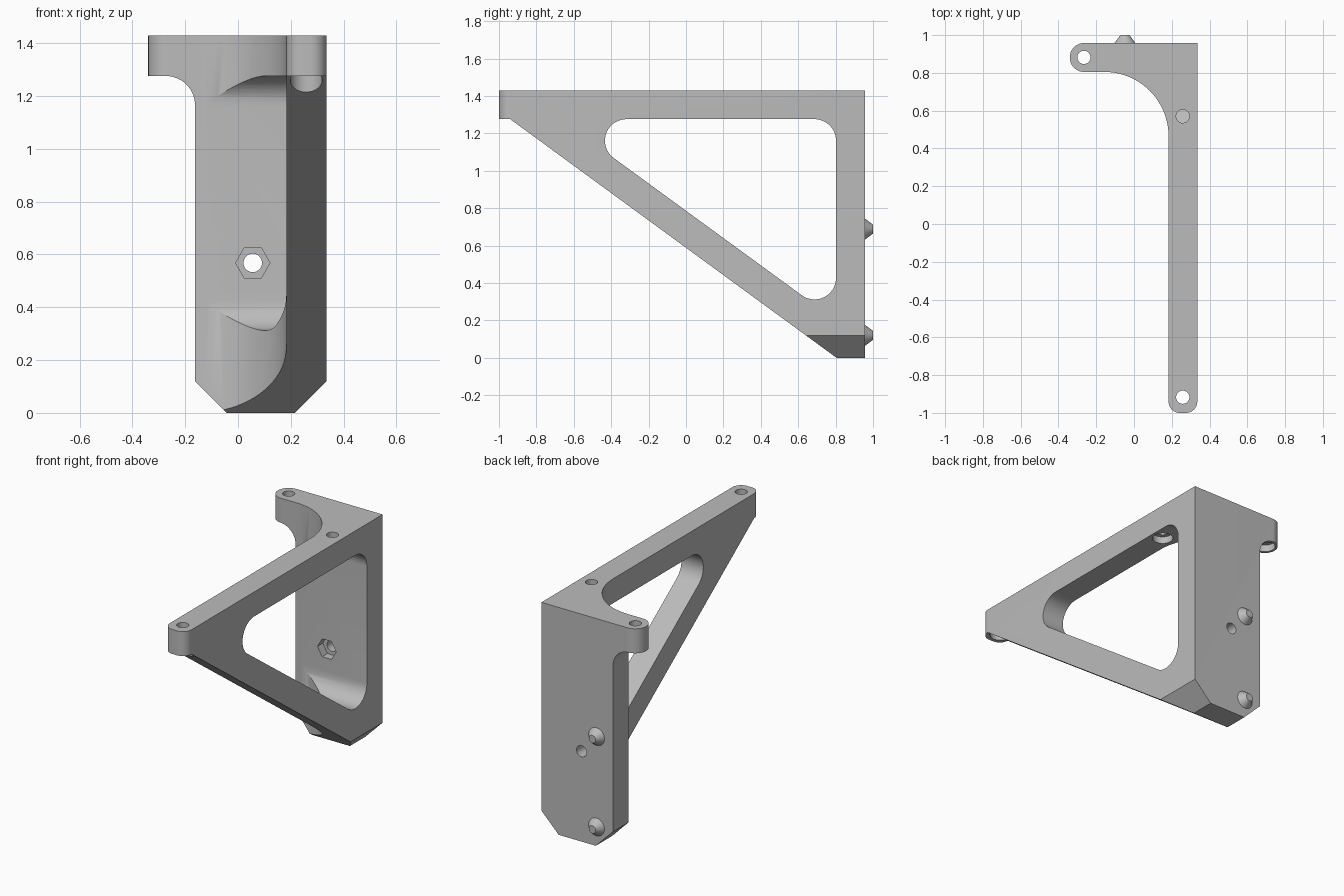
import bpy, bmesh, math
from mathutils import Vector, Matrix

cube = bpy.data.objects.get("Cube")
if cube:
    bpy.data.objects.remove(cube, do_unlink=True)

grey = bpy.data.materials.new("plain grey")
grey.use_nodes = True
grey.diffuse_color = (0.5, 0.5, 0.5, 1)
grey.node_tree.nodes["Principled BSDF"].inputs["Base Color"].default_value = (0.5, 0.5, 0.5, 1)


def finish(bm, name):
    bmesh.ops.recalc_face_normals(bm, faces=bm.faces)
    mesh = bpy.data.meshes.new(name)
    bm.to_mesh(mesh)
    bm.free()
    mesh.materials.append(grey)
    obj = bpy.data.objects.new(name, mesh)
    bpy.context.collection.objects.link(obj)
    return obj


def rounded(corners, steps=20):
    """Outline from (u, v, radius) corners, each filleted with an arc."""
    out = []
    for i, (u, v, r) in enumerate(corners):
        p = Vector((u, v))
        if r == 0:
            out.append(p)
            continue
        a = (Vector(corners[i - 1][:2]) - p).normalized()
        b = (Vector(corners[(i + 1) % len(corners)][:2]) - p).normalized()
        half = a.angle(b) / 2
        centre = p + (a + b).normalized() * r / math.sin(half)
        start = p + a * r / math.tan(half) - centre
        end = p + b * r / math.tan(half) - centre
        sweep = math.pi - 2 * half
        if start.x * end.y - start.y * end.x < 0:
            sweep = -sweep
        for k in range(steps + 1):
            out.append(centre + Matrix.Rotation(sweep * k / steps, 2) @ start)
    return out


def prism(name, corners, axis, low=-2, high=2):
    """Extrude an outline along the x, y or z axis."""
    place = {"x": lambda u, v, w: (w, u, v),
             "y": lambda u, v, w: (u, w, v),
             "z": lambda u, v, w: (u, v, w)}[axis]
    bm = bmesh.new()
    face = bm.faces.new([bm.verts.new(place(p.x, p.y, low)) for p in rounded(corners)])
    grown = bmesh.ops.extrude_face_region(bm, geom=[face])["geom"]
    bmesh.ops.translate(bm, vec=place(0, 0, high - low),
                        verts=[g for g in grown if isinstance(g, bmesh.types.BMVert)])
    return finish(bm, name)


def rod(name, centre, r1, r2, depth, along_y=False, sides=40):
    """Cylinder or cone centred on a point, standing along z or y."""
    bm = bmesh.new()
    turn = Matrix.Rotation(-math.pi / 2, 4, "X") if along_y else Matrix()
    bmesh.ops.create_cone(bm, cap_ends=True, segments=sides, radius1=r1, radius2=r2,
                          depth=depth, matrix=Matrix.Translation(centre) @ turn)
    return finish(bm, name)


def combine(target, tool, operation):
    mod = target.modifiers.new("shape", "BOOLEAN")
    mod.operation, mod.solver, mod.object = operation, "EXACT", tool
    bpy.context.view_layer.objects.active = target
    bpy.ops.object.modifier_apply(modifier=mod.name)
    bpy.data.objects.remove(tool, do_unlink=True)


def smooth(obj):
    bpy.ops.object.select_all(action="DESELECT")
    obj.select_set(True)
    bpy.context.view_layer.objects.active = obj
    bpy.ops.object.shade_smooth_by_angle(angle=math.radians(25))


# Plan outline: long rail, filleted corner and short rounded arm
bracket = prism("bracket", [(-0.34, 0.958, 0.076), (-0.34, 0.805, 0.076), (0.183, 0.805, 0.34),
                            (0.183, -1, 0.06), (0.335, -1, 0.06), (0.335, 0.958, 0)], "z")

# Side outline: flat top, sloping brace and short foot
combine(bracket, prism("side_outline", [(-1.2, 1.43, 0), (-1.2, 1.276, 0), (-0.94, 1.276, 0),
                                        (0.805, 0, 0), (1.2, 0, 0), (1.2, 1.43, 0)], "x"), "INTERSECT")

# Front outline: post with chamfered foot and a fillet under the arm
combine(bracket, prism("front_outline", [(-0.5, 1.6, 0), (-0.5, 1.276, 0), (-0.163, 1.276, 0.11),
                                         (-0.163, 0.12, 0), (0.057, -0.1, 0), (0.115, -0.1, 0),
                                         (0.415, 0.2, 0), (0.415, 1.6, 0)], "y"), "INTERSECT")

# Rounded triangular window
combine(bracket, prism("window", [(-0.671, 1.276, 0.115), (0.802, 1.276, 0.115),
                                  (0.802, 0.201, 0.115)], "x"), "DIFFERENCE")

# Vertical screw holes, each with a wider recess from below
for x, y in [(-0.265, 0.882), (0.258, 0.57), (0.258, -0.917)]:
    combine(bracket, rod("recess", (x, y, 1.22), 0.06, 0.06, 0.2), "DIFFERENCE")
    combine(bracket, rod("screw_hole", (x, y, 1.4), 0.035, 0.035, 0.3), "DIFFERENCE")

# Bolt hole through the post, with a hexagonal nut pocket in front
combine(bracket, rod("bolt_hole", (0.056, 0.9, 0.568), 0.035, 0.035, 0.5, True), "DIFFERENCE")
hexagon = [(0.056 + 0.065 * math.cos(k * math.pi / 3),
            0.568 + 0.065 * math.sin(k * math.pi / 3), 0) for k in range(6)]
combine(bracket, prism("nut_pocket", hexagon, "y", 0.7, 0.855), "DIFFERENCE")
smooth(bracket)

# Tapered locating pegs on the back
for name, z in [("upper_peg", 0.688), ("lower_peg", 0.12)]:
    smooth(rod(name, (-0.048, 0.978, z), 0.057, 0.024, 0.044, True))
